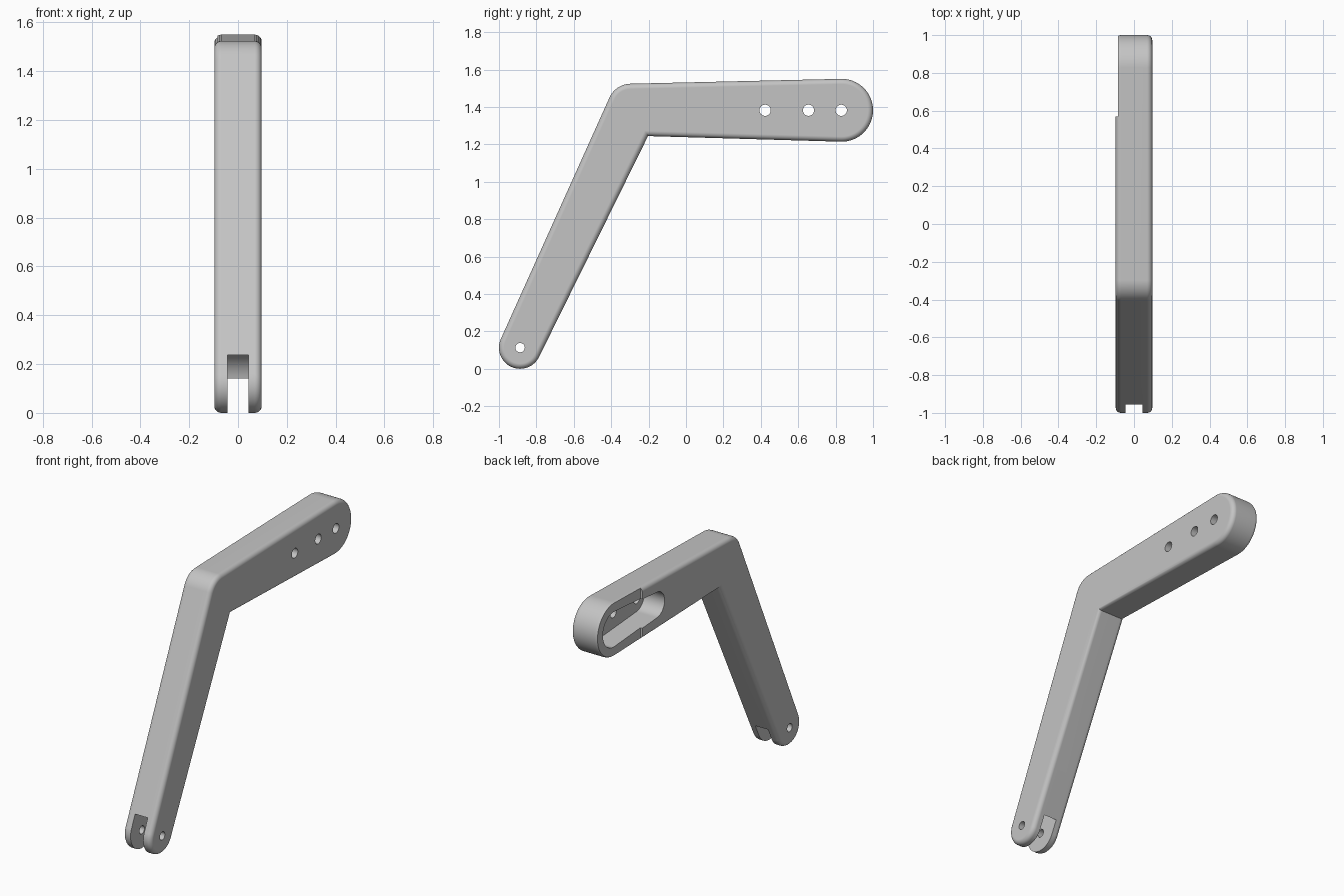
import bpy
import bmesh
from math import radians, cos, sin

old = bpy.data.objects.get("Cube")
if old:
    bpy.data.objects.remove(old, do_unlink=True)

HALF = 0.097           # half thickness of the arm
PIVOT = (-0.887, 0.113)
TIP = (0.832, 1.382)


def arc(centre, radius, start, end, steps):
    """Points (y, z) along an arc, in degrees."""
    angles = [radians(start + (end - start) * i / steps) for i in range(steps + 1)]
    return [(centre[0] + radius * cos(a), centre[1] + radius * sin(a)) for a in angles]


def circle(centre, radius, steps=32):
    return arc(centre, radius, 0, 360, steps)[:-1]


def prism(name, outline, x0, x1, rounding=0):
    """Extrude a side outline across x, optionally rounding both rims."""
    bm = bmesh.new()
    face = bm.faces.new([bm.verts.new((x0, y, z)) for y, z in outline])
    grown = bmesh.ops.extrude_face_region(bm, geom=[face], use_keep_orig=True)
    moved = [v for v in grown["geom"] if isinstance(v, bmesh.types.BMVert)]
    bmesh.ops.translate(bm, verts=moved, vec=(x1 - x0, 0, 0))
    bmesh.ops.recalc_face_normals(bm, faces=bm.faces[:])
    if rounding:
        rims = [e for e in bm.edges if abs(e.verts[0].co.x - e.verts[1].co.x) < 1e-5]
        bmesh.ops.bevel(bm, geom=rims, offset=rounding, segments=5, profile=0.5,
                        affect='EDGES', clamp_overlap=False)
    mesh = bpy.data.meshes.new(name)
    bm.to_mesh(mesh)
    bm.free()
    obj = bpy.data.objects.new(name, mesh)
    bpy.context.collection.objects.link(obj)
    return obj


# Bent arm: round tip, filleted elbow, round pivot end, sharp inner corner
outline = (arc(TIP, 0.168, -91.5, 91.5, 40)
           + arc((-0.295, 1.399), 0.125, 91.5, 156, 14)
           + arc(PIVOT, 0.113, 156, 333.6, 36)
           + [(-0.203, 1.244)])
arm = prism("bent_arm", outline, -HALF, HALF, rounding=0.028)

# Cutters: fork gap, thinned tip, tapered pocket, pin holes
pocket = arc(TIP, 0.11, -90, 90, 24) + arc((0.43, TIP[1]), 0.08, 90, 270, 24)
step = [(0.57, 1), (1.2, 1), (1.2, 1.8), (0.57, 1.8)]
cutters = [
    prism("fork_gap_cutter", circle(PIVOT, 0.142, 64), -0.044, 0.044),
    prism("tip_step_cutter", step, -0.3, -0.084),
    prism("pocket_cutter", pocket, -0.25, 0.045),
    prism("pivot_hole_cutter", circle(PIVOT, 0.025), -0.3, 0.3),
]
for y in (0.423, 0.655, 0.83):
    cutters.append(prism("pin_hole_cutter", circle((y, TIP[1]), 0.03), -0.3, 0.3))

bpy.ops.object.select_all(action='DESELECT')
bpy.context.view_layer.objects.active = arm
arm.select_set(True)
for cutter in cutters:
    cutter.hide_render = True
    mod = arm.modifiers.new("cut", 'BOOLEAN')
    mod.operation = 'DIFFERENCE'
    mod.solver = 'EXACT'
    mod.object = cutter
    bpy.ops.object.modifier_apply(modifier=mod.name)
    bpy.data.objects.remove(cutter, do_unlink=True)

# Plain grey finish
grey = bpy.data.materials.new("light_grey")
grey.use_nodes = True
colour = (0.55, 0.55, 0.55, 1)
grey.diffuse_color = colour
grey.node_tree.nodes["Principled BSDF"].inputs["Base Color"].default_value = colour
arm.data.materials.clear()
arm.data.materials.append(grey)

# Smooth rounded rims, crisp cut edges, flat sides
bpy.ops.object.shade_smooth_by_angle(angle=radians(30))
normals = arm.modifiers.new("flat_sides", 'WEIGHTED_NORMAL')
normals.keep_sharp = True
